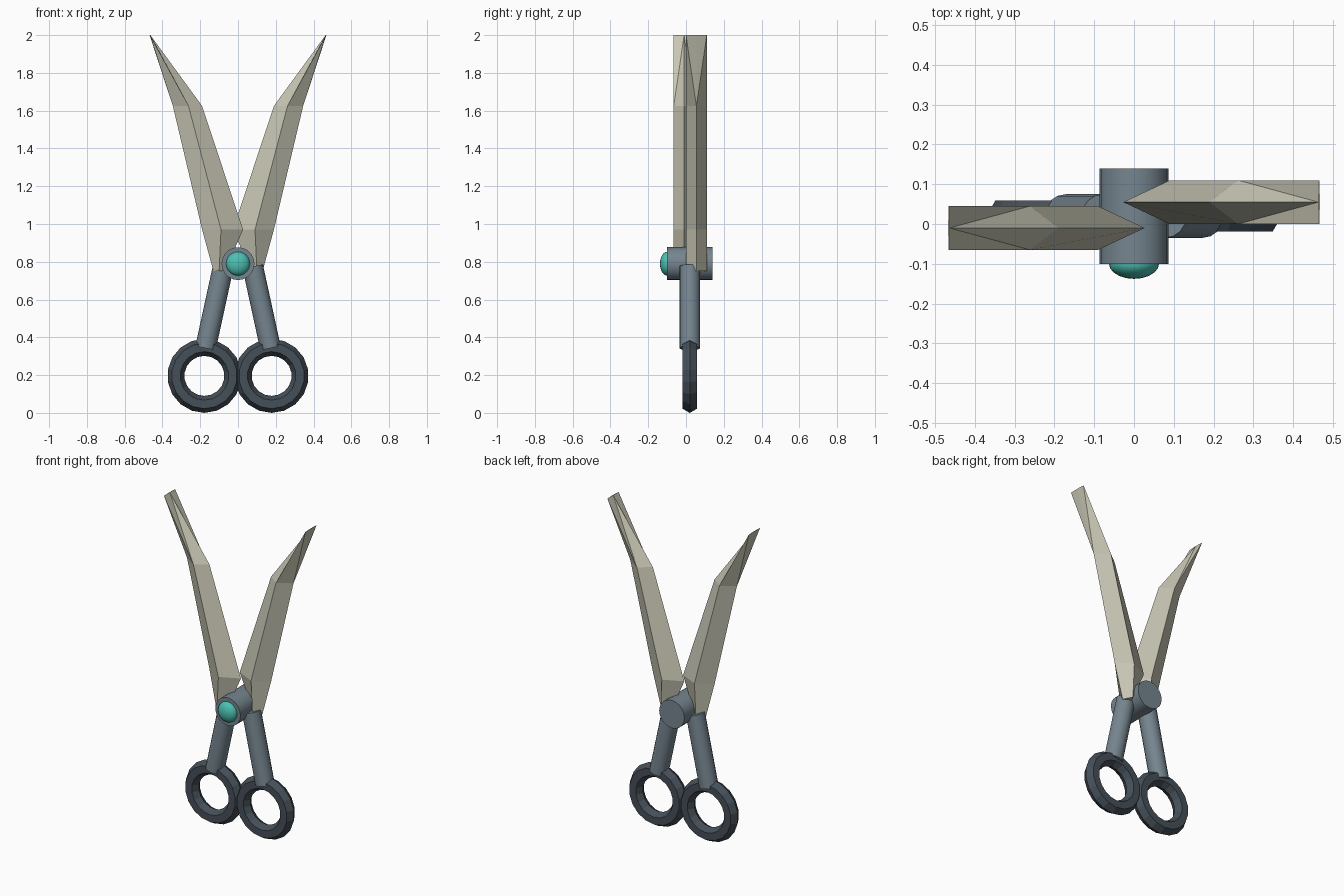
import bpy, bmesh, math
from mathutils import Vector

if "Cube" in bpy.data.objects:
    bpy.data.objects.remove(bpy.data.objects["Cube"])


def material(name, rgb):
    m = bpy.data.materials.new(name)
    m.diffuse_color = (*rgb, 1)
    m.use_nodes = True
    m.node_tree.nodes["Principled BSDF"].inputs["Base Color"].default_value = m.diffuse_color
    return m


STEEL = material("pale_steel", (0.58, 0.57, 0.46))
GREY = material("blue_grey_metal", (0.18, 0.235, 0.275))
DARK = material("dark_slate", (0.06, 0.078, 0.098))
TEAL = material("teal", (0.07, 0.53, 0.44))


def finish(bm, name, mat, smooth=False):
    bmesh.ops.recalc_face_normals(bm, faces=bm.faces)
    me = bpy.data.meshes.new(name)
    bm.to_mesh(me)
    bm.free()
    me.materials.append(mat)
    ob = bpy.data.objects.new(name, me)
    bpy.context.collection.objects.link(ob)
    if smooth:
        bpy.ops.object.select_all(action='DESELECT')
        ob.select_set(True)
        bpy.context.view_layer.objects.active = ob
        bpy.ops.object.shade_smooth_by_angle(angle=math.radians(40))
    return ob


def rod(name, a, b, radius, sides, mat):
    a, b = Vector(a), Vector(b)
    bm = bmesh.new()
    bmesh.ops.create_cone(bm, cap_ends=True, segments=sides, radius1=radius,
                          radius2=radius, depth=(b - a).length)
    bm.transform((b - a).to_track_quat('Z', 'Y').to_matrix().to_4x4())
    bmesh.ops.translate(bm, verts=bm.verts, vec=(a + b) / 2)
    return finish(bm, name, mat, True)


def blade(name, side, cy):
    # diamond section stations: inner x, ridge x, outer x, z
    stations = [(0.07, 0.10, 0.13, 0.75), (-0.027, 0.09, 0.19, 0.97),
                (0.19, 0.262, 0.345, 1.625), (0.464, 0.466, 0.468, 2.0)]
    t = 0.055
    bm = bmesh.new()
    rings = []
    for xi, xr, xo, z in stations:
        pts = [(xi, 0), (xr, -t), (xo, 0), (xr, t)]
        rings.append([bm.verts.new((side * x, cy + y, z)) for x, y in pts])
    for k, (lo, hi) in enumerate(zip(rings, rings[1:])):
        for i in range(4):
            j = (i + 1) % 4
            if k < 2:
                bm.faces.new((lo[i], lo[j], hi[j], hi[i]))
                continue
            # the chisel tip keeps its thickness, so split its twisted quads
            if i in (0, 2):
                bm.faces.new((lo[i], lo[j], hi[i] if i == 0 else hi[j]))
                bm.faces.new((lo[j], hi[j], hi[i]) if i == 0 else (lo[i], hi[j], hi[i]))
            else:
                # mirror image of the front diagonals
                e, r = (j, i)
                if e == 2:
                    bm.faces.new((lo[r], lo[e], hi[r]))
                    bm.faces.new((lo[e], hi[e], hi[r]))
                else:
                    bm.faces.new((lo[r], lo[e], hi[e]))
                    bm.faces.new((lo[r], hi[e], hi[r]))
    bm.faces.new(rings[0])
    bm.faces.new(rings[-1])
    finish(bm, name, STEEL)


def finger_ring(name, cx, cy, cz, R, r, major=18, minor=6):
    bm = bmesh.new()
    v = []
    for i in range(major):
        a = 2 * math.pi * i / major + math.pi / 2
        row = []
        for k in range(minor):
            b = 2 * math.pi * k / minor
            d = R + r * math.cos(b)
            row.append(bm.verts.new((cx + d * math.cos(a), cy + r * math.sin(b),
                                     cz + d * math.sin(a))))
        v.append(row)
    for i in range(major):
        n = (i + 1) % major
        for k in range(minor):
            m = (k + 1) % minor
            bm.faces.new((v[i][k], v[n][k], v[n][m], v[i][m]))
    finish(bm, name, DARK)


# Two halves: blade, handle and finger ring
for label, s, blade_y in (("left", -1, -0.01), ("right", 1, 0.055)):
    blade(label + "_blade", s, blade_y)
    rod(label + "_handle", (s * 0.078, 0.02, 0.775), (s * 0.172, 0.02, 0.343),
        0.055, 16, GREY)
    finger_ring(label + "_finger_ring", s * 0.178, 0.02, 0.196, 0.151, 0.045)

# Pivot barrel
rod("pivot", (0, -0.1, 0.79), (0, 0.14, 0.79), 0.087, 20, GREY)

# Domed pivot cap
bm = bmesh.new()
bmesh.ops.create_uvsphere(bm, u_segments=20, v_segments=12, radius=1)
bmesh.ops.scale(bm, verts=bm.verts, vec=(0.063, 0.038, 0.063))
bmesh.ops.translate(bm, verts=bm.verts, vec=(0, -0.1, 0.79))
finish(bm, "pivot_cap", TEAL, True)
